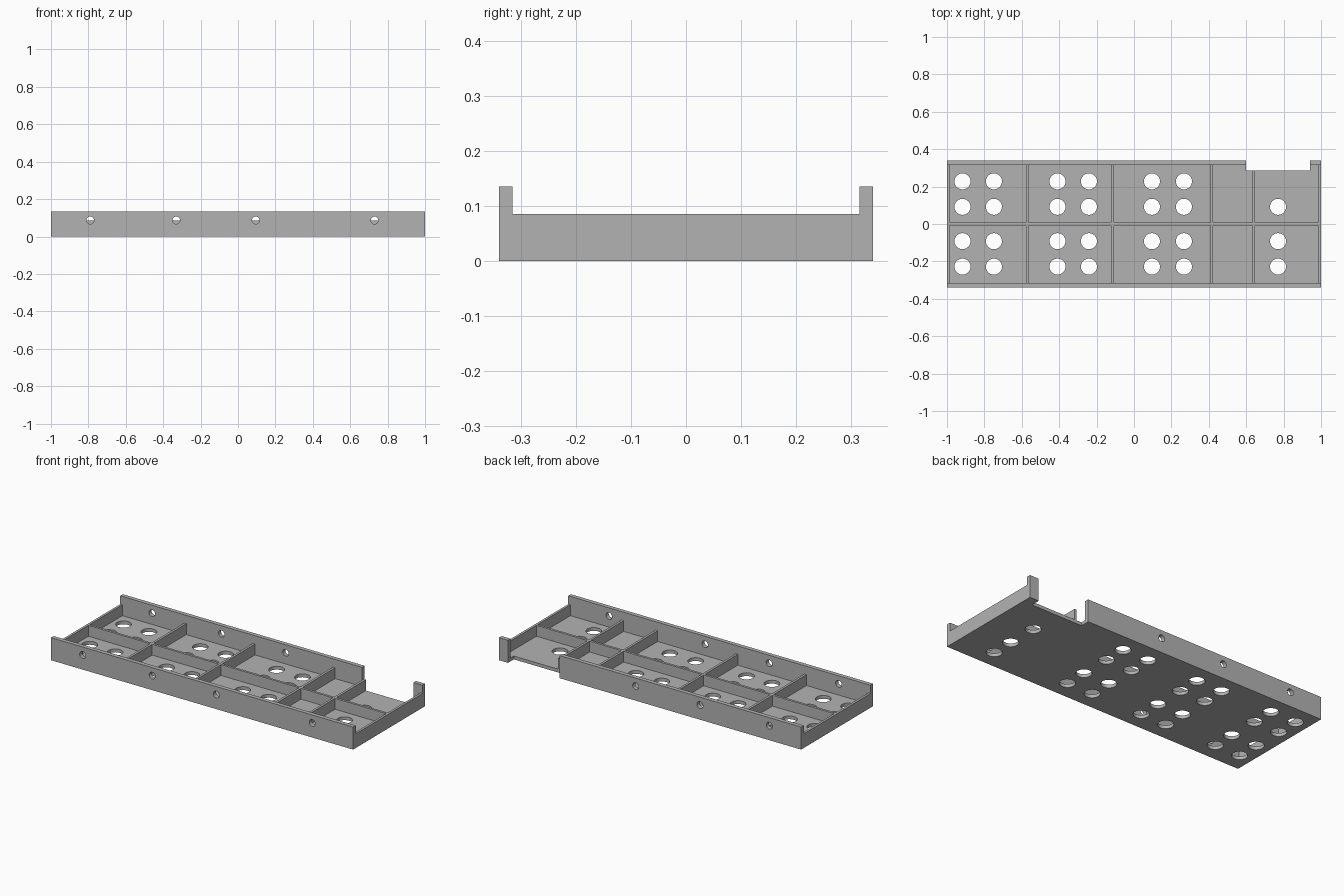
import bpy
import math

cube = bpy.data.objects.get("Cube")
if cube:
    bpy.data.objects.remove(cube, do_unlink=True)

grey = bpy.data.materials.new("plain_grey")
grey.use_nodes = True
colour = (0.45, 0.45, 0.45, 1)
grey.diffuse_color = colour
grey.node_tree.nodes["Principled BSDF"].inputs["Base Color"].default_value = colour

L, W = 1.0, 0.34               # half length and half width
FLOOR, RIB_H, WALL_H = 0.02, 0.085, 0.135
WALL_T, RIB_T = 0.025, 0.014
INNER = W - WALL_T
NOTCH_X, NOTCH_END, NOTCH_Y = 0.60, 0.94, 0.285


def box(name, x0, x1, y0, y1, z0, z1):
    bpy.ops.mesh.primitive_cube_add(size=1, location=((x0 + x1) / 2, (y0 + y1) / 2, (z0 + z1) / 2))
    ob = bpy.context.object
    ob.name = name
    ob.scale = (x1 - x0, y1 - y0, z1 - z0)
    bpy.ops.object.transform_apply(location=False, rotation=False, scale=True)
    ob.data.materials.append(grey)
    return ob


def cylinder(radius, depth, location, tilt=0):
    bpy.ops.mesh.primitive_cylinder_add(vertices=32, radius=radius, depth=depth,
                                        location=location, rotation=(tilt, 0, 0))
    return bpy.context.object


def join(name, parts):
    bpy.ops.object.select_all(action='DESELECT')
    for p in parts:
        p.select_set(True)
    bpy.context.view_layer.objects.active = parts[0]
    bpy.ops.object.join()
    parts[0].name = name
    parts[0].hide_render = True
    parts[0].hide_set(True)
    return parts[0]


def cut(ob, cutter):
    mod = ob.modifiers.new("cut", 'BOOLEAN')
    mod.operation = 'DIFFERENCE'
    mod.solver = 'EXACT'
    mod.object = cutter


# Floor and long side walls
floor = box("floor", -L, L, -W, W, 0, FLOOR)
front_wall = box("front_wall", -L, L, -W, -INNER, FLOOR, WALL_H)
back_wall = box("back_wall", -L, L, INNER, W, FLOOR, WALL_H)

# Low end walls, middle rib and cross ribs
box("right_end_wall", -L, -L + RIB_T, -INNER, INNER, FLOOR, RIB_H)
box("left_end_wall", L - RIB_T, L, -INNER, INNER, FLOOR, RIB_H)
box("middle_rib", -L + RIB_T, L - RIB_T, -RIB_T / 2, RIB_T / 2, FLOOR, RIB_H)
for i, x in enumerate((-0.57, -0.115, 0.415, 0.64)):
    back_end = NOTCH_Y if x > NOTCH_X else INNER
    for side, y0, y1 in (("front", -INNER, -RIB_T / 2), ("back", RIB_T / 2, back_end)):
        box(f"{side}_cross_rib_{i + 1}", x - RIB_T / 2, x + RIB_T / 2, y0, y1, FLOOR, RIB_H)

# Notch in the back corner
notch = box("notch_cutter", NOTCH_X, NOTCH_END, NOTCH_Y, W + 0.1, -0.1, 0.3)
notch = join("notch_cutter", [notch])
cut(floor, notch)
cut(back_wall, notch)

# Round floor holes: pairs in each bay, a single column in the notched bay
holes = []
for x in (-0.917, -0.749, -0.409, -0.241, 0.096, 0.267, 0.77):
    for y in (-0.228, -0.092, 0.092, 0.228):
        if x < NOTCH_X or y < 0.2:
            holes.append(cylinder(0.043, 0.2, (x, y, 0)))
if len(holes) == 27:
    cut(floor, join("floor_hole_cutter", holes))

# Small screw holes through both side walls
screws = [cylinder(0.02, 1, (x, 0, 0.087), math.pi / 2) for x in (-0.79, -0.33, 0.095, 0.73)]
screw_cutter = join("screw_hole_cutter", screws)
cut(front_wall, screw_cutter)
cut(back_wall, screw_cutter)
